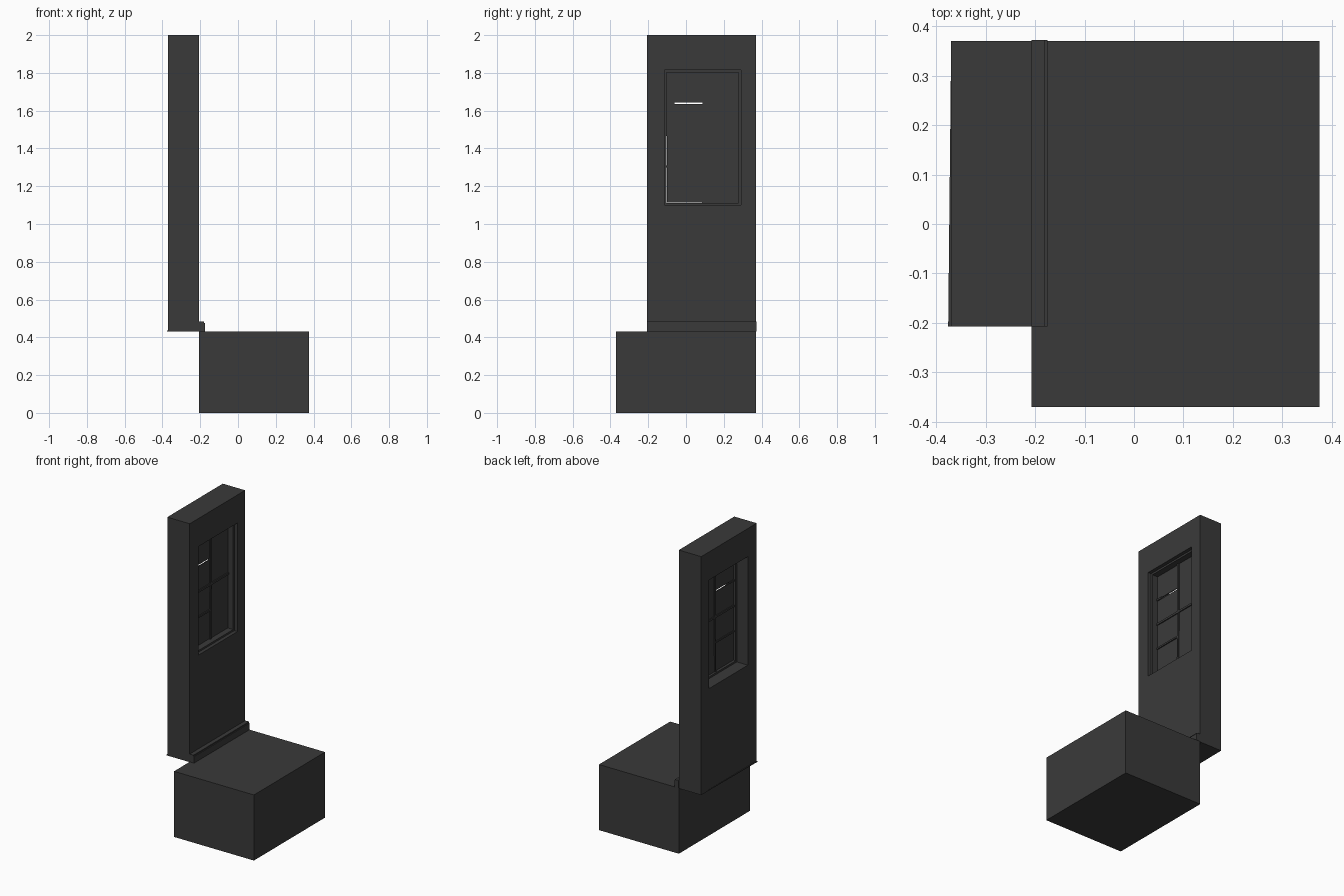
import bpy, bmesh
from mathutils import Vector

cube = bpy.data.objects.get("Cube")
if cube:
    bpy.data.objects.remove(cube, do_unlink=True)

mat = bpy.data.materials.new("charcoal")
mat.use_nodes = True
GREY = (0.042, 0.042, 0.042, 1)
mat.diffuse_color = GREY
mat.node_tree.nodes["Principled BSDF"].inputs["Base Color"].default_value = GREY


def box(name, x, y, z):
    """Box from (min, max) ranges."""
    bm = bmesh.new()
    bmesh.ops.create_cube(bm, size=1)
    for v in bm.verts:
        v.co = Vector([r[0] + (c + 0.5) * (r[1] - r[0]) for c, r in zip(v.co, (x, y, z))])
    mesh = bpy.data.meshes.new(name)
    bm.to_mesh(mesh)
    bm.free()
    mesh.materials.append(mat)
    obj = bpy.data.objects.new(name, mesh)
    bpy.context.collection.objects.link(obj)
    return obj


def ring(name, x, y, z, w):
    """Rectangular frame of width w lying in the yz plane."""
    (y0, y1), (z0, z1) = y, z
    box(name + "_bottom", x, y, (z0, z0 + w))
    box(name + "_top", x, y, (z1 - w, z1))
    box(name + "_front", x, (y0, y0 + w), (z0 + w, z1 - w))
    box(name + "_back", x, (y1 - w, y1), (z0 + w, z1 - w))


# Floor block
box("floor_block", (-0.207, 0.375), (-0.37, 0.37), (0, 0.432))

# Wall built around the window opening
WX, WY = (-0.37, -0.207), (-0.207, 0.37)
OY, OZ = (-0.115, 0.29), (1.10, 1.815)
box("wall_lower", WX, WY, (0.435, OZ[0]))
box("wall_upper", WX, WY, (OZ[1], 2.0))
box("wall_front_pier", WX, (WY[0], OY[0]), OZ)
box("wall_back_pier", WX, (OY[1], WY[1]), OZ)

# Wall foot, slightly skewed at the outer edge
foot = box("wall_foot", (-0.37, -0.207), WY, (0.430, 0.435))
for v in foot.data.vertices:
    if v.co.x < -0.3 and v.co.y < 0:
        v.co.x = -0.376

# Skirting board
box("skirting", (-0.207, -0.175), (-0.207, 0.372), (0.432, 0.475))
box("skirting_cap", (-0.207, -0.18), (-0.207, 0.372), (0.475, 0.483))

# Window frame
ring("window_frame", (-0.29, -0.23), OY, OZ, 0.012)

# Glazing bars
BX = (-0.28, -0.262)
box("middle_rail", BX, (-0.103, 0.278), (1.465, 1.478))
box("upper_mullion", BX, (0.088, 0.102), (1.478, 1.803))
lower = box("lower_mullion", BX, (0.085, 0.097), (1.112, 1.465))
for v in lower.data.vertices:
    if v.co.z > 1.4:
        v.co.y += 0.006
box("lower_bar", BX, (-0.103, 0.088), (1.298, 1.309))
box("upper_bar", BX, (-0.103, -0.06), (1.633, 1.645))

# Panes, with a narrow slit between the two upper front ones
PX = (-0.275, -0.269)
box("pane_back_upper", PX, (0.095, 0.278), (1.47, 1.803))
box("pane_back_lower", PX, (0.09, 0.278), (1.112, 1.47))
box("pane_front_lower", PX, (-0.1, 0.095), (1.114, 1.47))
box("pane_front_middle", PX, (-0.103, 0.095), (1.47, 1.634))
box("pane_front_top", PX, (-0.103, 0.095), (1.644, 1.801))
